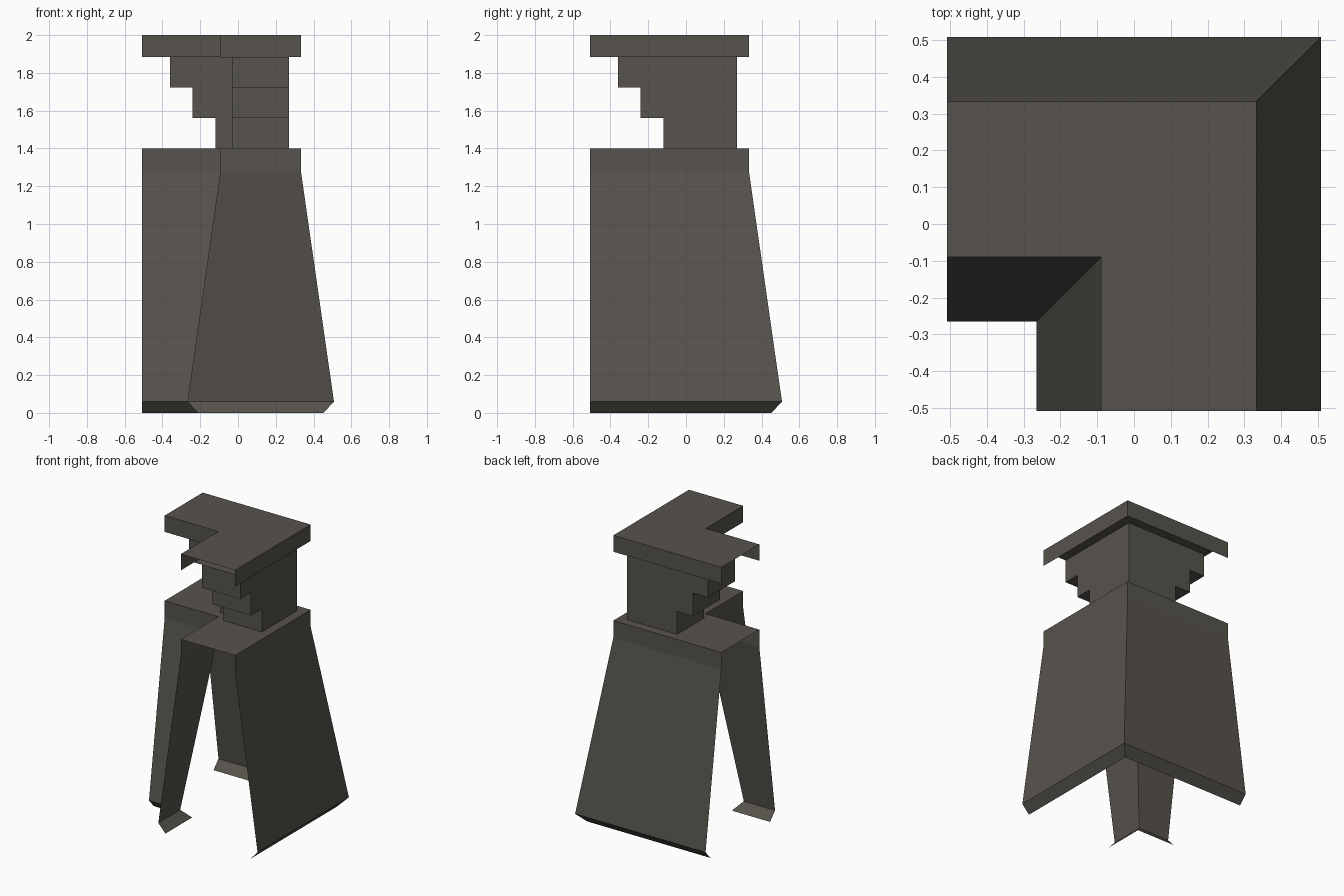
import bpy
import bmesh

cube = bpy.data.objects.get("Cube")
if cube:
    bpy.data.objects.remove(cube, do_unlink=True)

stone = bpy.data.materials.new("dark_stone")
stone.use_nodes = True
COLOUR = (0.095, 0.087, 0.074, 1)
stone.diffuse_color = COLOUR
stone.node_tree.nodes["Principled BSDF"].inputs["Base Color"].default_value = COLOUR

END = -0.508                    # open ends of both arms
INNER, OUTER = -0.09, 0.333     # wall top, inner and outer offsets
NECK_IN, NECK_OUT = -0.03, 0.27
NECK_BASE, NECK_TOP, TOP = 1.40, 1.885, 2.0


def sweep(bm, profile, end):
    """Sweep an (offset, height) profile round the mitred corner of an L."""
    rows = [[bm.verts.new((x, y, z)) for x, y in ((end, d), (d, d), (d, end))]
            for d, z in profile]
    for a, b in zip(rows, rows[1:]):
        for j in range(2):
            bm.faces.new((a[j], a[j + 1], b[j + 1], b[j]))


def finish(bm, name):
    bmesh.ops.remove_doubles(bm, verts=bm.verts, dist=0.0005)
    mesh = bpy.data.meshes.new(name)
    bm.to_mesh(mesh)
    bm.free()
    mesh.materials.append(stone)
    bpy.context.collection.objects.link(bpy.data.objects.new(name, mesh))


# Flared wall base, open at the ends and below, with a turned-in foot
FLARE, LIP, FOOT, KNEE = 0.175, 0.055, 0.06, 1.28
inner_side = [(INNER - FLARE + LIP, 0), (INNER - FLARE, FOOT),
              (INNER, KNEE), (INNER, NECK_BASE)]
outer_side = [(OUTER, NECK_BASE), (OUTER, KNEE),
              (OUTER + FLARE, FOOT), (OUTER + FLARE - LIP, 0)]
bm = bmesh.new()
sweep(bm, inner_side + outer_side, END)
finish(bm, "wall_base")

# Corbelled neck: three tiers, each reaching further along the arms
bm = bmesh.new()
ends = [-0.12, -0.242, -0.36]
tier = (NECK_TOP - NECK_BASE) / len(ends)
steps = []
for i, end in enumerate(ends):
    low, high = NECK_BASE + i * tier, NECK_BASE + (i + 1) * tier
    sweep(bm, [(NECK_IN, low), (NECK_IN, high)], end)
    sweep(bm, [(NECK_OUT, high), (NECK_OUT, low)], end)
    steps += [(end, low), (end, high)]

# Stepped end faces of the neck on both arms
for (e0, z0), (e1, z1) in zip(steps, steps[1:]):
    quad = [(e0, NECK_OUT, z0), (e0, NECK_IN, z0),
            (e1, NECK_IN, z1), (e1, NECK_OUT, z1)]
    bm.faces.new([bm.verts.new(p) for p in quad])
    bm.faces.new([bm.verts.new((y, x, z)) for x, y, z in reversed(quad)])
finish(bm, "stepped_neck")

# Overhanging cap, with a soffit only as far as the neck reaches
bm = bmesh.new()
sweep(bm, [(INNER, NECK_TOP), (INNER, TOP), (OUTER, TOP), (OUTER, NECK_TOP)], END)
sweep(bm, [(OUTER, NECK_TOP), (INNER, NECK_TOP)], ends[-1])
finish(bm, "top_cap")
